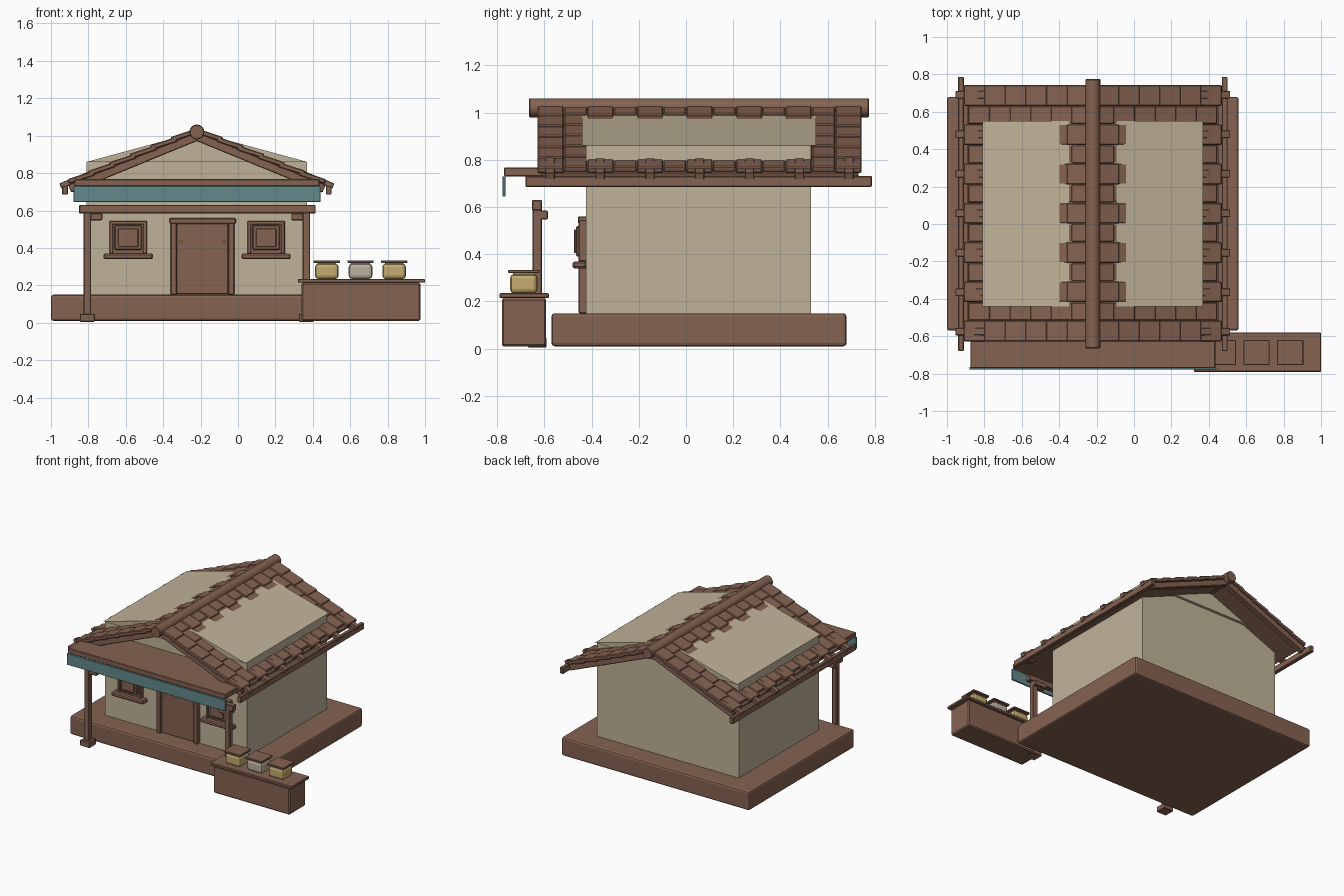
import bpy, bmesh, math
from mathutils import Matrix

if "Cube" in bpy.data.objects:
    bpy.data.objects.remove(bpy.data.objects["Cube"])

def mat(name, r, g, b):
    m = bpy.data.materials.new(name)
    m.diffuse_color = (r, g, b, 1)
    m.use_nodes = True
    m.node_tree.nodes["Principled BSDF"].inputs["Base Color"].default_value = m.diffuse_color
    return m

BROWN = mat("brown wood", .235, .125, .083)
CREAM = mat("cream plaster", .53, .45, .315)
TEAL = mat("teal cloth", .125, .25, .26)
HONEY = mat("honey jar", .55, .41, .16)
STONE = mat("pale jar", .5, .44, .35)
GOLD = mat("gold metal", .7, .5, .1)

CX = -.22                       # house centre line
SLOPE = .41
ANG = math.atan(SLOPE)

def finish(name, bm, m, bevel=0, segs=1):
    me = bpy.data.meshes.new(name)
    bmesh.ops.recalc_face_normals(bm, faces=bm.faces)
    bm.to_mesh(me)
    bm.free()
    me.materials.append(m)
    o = bpy.data.objects.new(name, me)
    bpy.context.collection.objects.link(o)
    if bevel:
        b = o.modifiers.new("bevel", "BEVEL")
        b.width, b.segments, b.limit_method = bevel, segs, "ANGLE"
    return o

def add_box(bm, x0, x1, y0, y1, z0, z1):
    M = (Matrix.Translation(((x0 + x1) / 2, (y0 + y1) / 2, (z0 + z1) / 2))
         @ Matrix.Diagonal((x1 - x0, y1 - y0, z1 - z0, 1)))
    bmesh.ops.create_cube(bm, size=1, matrix=M)

def box(name, m, x0, x1, y0, y1, z0, z1, bevel=.004, segs=1):
    bm = bmesh.new()
    add_box(bm, x0, x1, y0, y1, z0, z1)
    return finish(name, bm, m, bevel, segs)

def add_sloped(bm, s, d0, d1, y0, y1, ztop, thick, tilt=0):
    """Box lying along roof side s, from d0 to d1 off the ridge; top is ztop - SLOPE*d."""
    d = (d0 + d1) / 2
    M = (Matrix.Translation((CX + s * d, (y0 + y1) / 2, ztop - SLOPE * d - thick / 2))
         @ Matrix.Rotation(s * (ANG - tilt), 4, "Y")
         @ Matrix.Diagonal(((d1 - d0) / math.cos(ANG), y1 - y0, thick, 1)))
    bmesh.ops.create_cube(bm, size=1, matrix=M)

# platform and walls
box("platform", BROWN, -1, .56, -.57, .68, .01, .15, .014, 2)
box("walls", CREAM, -.81, .37, -.424, .53, .14, .86, 0)

# gable block rising through the roof
bm = bmesh.new()
vs = [bm.verts.new((x, -.44, z)) for x, z in ((-.81, .86), (.37, .86), (CX, 1.02))]
f = bm.faces.new(vs)
ext = bmesh.ops.extrude_face_region(bm, geom=[f])
bmesh.ops.translate(bm, vec=(0, .99, 0),
                    verts=[v for v in ext["geom"] if isinstance(v, bmesh.types.BMVert)])
finish("gable_block", bm, CREAM)

# roof decks, barge boards, rafter tails, tiles
deck, barge, tails, tiles = (bmesh.new() for _ in range(4))
COLS, Y0, W = 13, -.625, .105
for s in (-1, 1):
    add_sloped(deck, s, 0, .665, -.6, .715, 1.018, .03)
    for y in (-.615, .69):
        add_sloped(barge, s, 0, .68, y, y + .04, 1.018, .045)
    for i in range(7):
        y = -.575 + i * .211
        add_sloped(tails, s, .55, .73, y - .02, y + .02, 1.045, .03)
    for r in range(6):
        for c in range(COLS):
            odd = c % 2 == 0
            tip = .11 * (r + 1) + (.025 if odd else 0)
            y = Y0 + c * W
            g = -.003 if odd else .004
            add_sloped(tiles, s, max(tip - .135, 0), tip, y + g, y + W - g,
                       1.044 if odd else 1.039, .026, .07)
finish("roof_deck", deck, BROWN)
finish("barge_boards", barge, BROWN, .004)
finish("rafter_tails", tails, BROWN, .003)
finish("roof_tiles", tiles, BROWN, .005)

# eave beams
for s, n in ((-1, "left"), (1, "right")):
    a, b = sorted((CX + s * .69, CX + s * .72))
    box(n + "_eave_beam", BROWN, a, b, -.68, .787, .685, .732)

# ridge pole
bm = bmesh.new()
bmesh.ops.create_cone(bm, cap_ends=True, segments=16, radius1=.04, radius2=.04, depth=1.44,
                      matrix=Matrix.Translation((CX, .055, 1.02)) @ Matrix.Rotation(math.pi / 2, 4, "X"))
ridge = finish("ridge_pole", bm, BROWN, .004)
bpy.context.view_layer.objects.active = ridge
ridge.select_set(True)
bpy.ops.object.shade_smooth_by_angle(angle=math.radians(35))

# porch canopy with cloth valance, beam, posts
box("canopy", BROWN, -.875, .435, -.77, -.42, .73, .768)
box("cloth_valance", TEAL, -.88, .44, -.777, -.765, .645, .73, .002)
box("porch_beam", BROWN, -.85, .415, -.652, -.61, .585, .63)
for s, n in ((-1, "left"), (1, "right")):
    px = CX + s * .585
    box(n + "_post", BROWN, px - .02, px + .02, -.65, -.61, .03, .6)
    box(n + "_post_foot", BROWN, px - .04, px + .04, -.67, -.59, .005, .048)
    a, b = sorted((px + s * .02, px - s * .08))
    box(n + "_post_bracket", BROWN, a, b, -.645, -.585, .548, .585)

# door with frame, leaves and handles
for n, a, b in (("left", -.36, -.327), ("right", -.053, -.02)):
    box(n + "_door_jamb", BROWN, a, b, -.455, -.42, .15, .535)
box("door_header", BROWN, -.365, -.012, -.458, -.42, .53, .56)
box("door_leaf", BROWN, -.327, -.053, -.44, -.42, .155, .53, .002)
for i, x in enumerate((-.305, -.075)):
    box("door_handle_%d" % i, GOLD, x - .005, x + .005, -.446, -.438, .43, .442, .002)

# windows
for n, x in (("left", -.587), ("right", .15)):
    bm = bmesh.new()
    add_box(bm, x - .1, x - .08, -.455, -.42, .37, .545)
    add_box(bm, x + .08, x + .1, -.455, -.42, .37, .545)
    add_box(bm, x - .1, x + .1, -.455, -.42, .525, .545)
    finish(n + "_window_frame", bm, BROWN, .003)
    box(n + "_window_back", BROWN, x - .08, x + .08, -.447, -.42, .37, .53, 0)
    box(n + "_window_shutter", BROWN, x - .072, x + .072, -.465, -.44, .39, .52)
    box(n + "_window_panel", BROWN, x - .055, x + .055, -.474, -.46, .405, .505)
    box(n + "_window_sill", BROWN, x - .132, x + .132, -.48, -.42, .34, .37, .007)

# counter and jars
box("counter", BROWN, .34, .975, -.78, -.592, .01, .215, .008)
box("counter_top", BROWN, .32, 1, -.79, -.58, .214, .235)
for i, (x, m) in enumerate(((.475, HONEY), (.655, STONE), (.835, HONEY))):
    y = -.687
    box("jar_%d" % i, m, x - .063, x + .063, y - .058, y + .058, .234, .316, .018, 2)
    box("jar_neck_%d" % i, m, x - .05, x + .05, y - .045, y + .045, .31, .324, 0)
    box("jar_lid_%d" % i, BROWN, x - .07, x + .07, y - .066, y + .066, .32, .334, .003)
